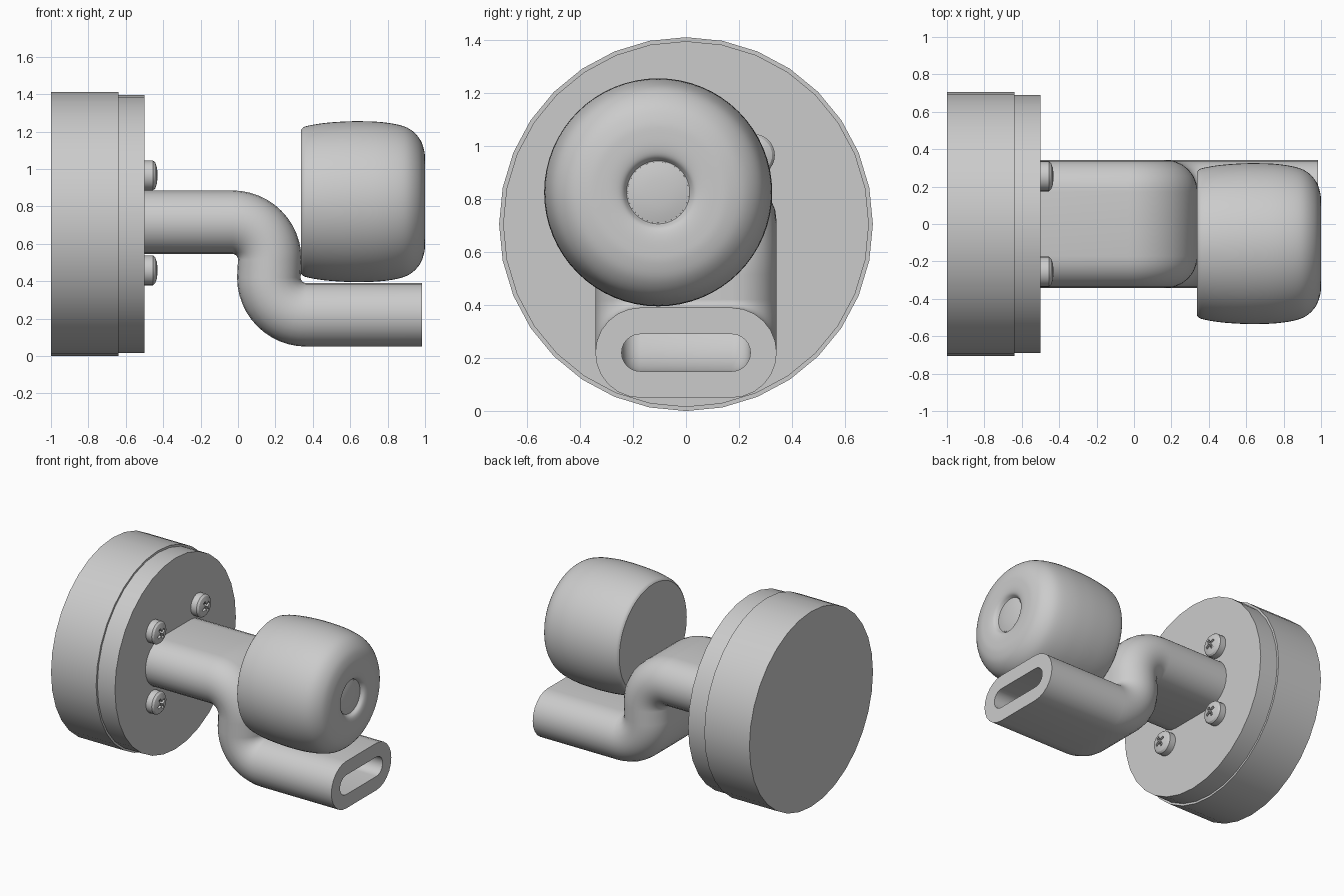
import bpy, bmesh, math
from mathutils import Vector

if "Cube" in bpy.data.objects:
    bpy.data.objects.remove(bpy.data.objects["Cube"])


def finish(bm, name, angle=30):
    bmesh.ops.recalc_face_normals(bm, faces=bm.faces)
    me = bpy.data.meshes.new(name)
    bm.to_mesh(me)
    bm.free()
    ob = bpy.data.objects.new(name, me)
    bpy.context.collection.objects.link(ob)
    bpy.ops.object.select_all(action='DESELECT')
    ob.select_set(True)
    bpy.context.view_layer.objects.active = ob
    bpy.ops.object.shade_smooth_by_angle(angle=math.radians(angle))
    return ob


def lathe(name, profile, loc, seg, angle=30):
    """Revolve (x, radius) points around the x axis; both ends are capped."""
    bm = bmesh.new()
    rings = []
    for x, r in profile:
        rings.append([bm.verts.new((x, r * math.sin(2 * math.pi * i / seg),
                                    r * math.cos(2 * math.pi * i / seg))) for i in range(seg)])
    for a, b in zip(rings, rings[1:]):
        for i in range(seg):
            j = (i + 1) % seg
            bm.faces.new((a[i], a[j], b[j], b[i]))
    bm.faces.new(rings[0])
    bm.faces.new(rings[-1])
    ob = finish(bm, name, angle)
    ob.location = loc
    return ob


def smooth_line(pts, n=5):
    """Catmull-Rom samples through the points."""
    p = [Vector(q) for q in pts]
    p = [2 * p[0] - p[1]] + p + [2 * p[-1] - p[-2]]
    out = []
    for i in range(1, len(p) - 2):
        a, b, c, d = p[i - 1:i + 3]
        for k in range(n):
            t = k / n
            out.append(0.5 * (2 * b + (c - a) * t + (2 * a - 5 * b + 4 * c - d) * t ** 2
                              + (3 * b - a - 3 * c + d) * t ** 3))
    return out + [p[-2]]


def stadium(half_w, r, n=12):
    pts = []
    for side in (1, -1):
        for k in range(n + 1):
            a = -math.pi / 2 + math.pi * k / n
            pts.append((side * (half_w - r + r * math.cos(a)), side * r * math.sin(a)))
    return pts


# Wall disc and its slightly smaller front plate
lathe("base_disc", [(-1, 0.705), (-0.64, 0.705)], (0, 0, 0.705), 32)
lathe("base_plate", [(-0.64, 0.69), (-0.5, 0.69)], (0, 0, 0.705), 32)

# Hollow S-bend arm: path entries are (x, z, heading)
path = [(-0.5, 0.715, 0)]
for k in range(13):
    a = math.pi / 2 * k / 12
    path.append((-0.03 + 0.2 * math.sin(a), 0.515 + 0.2 * math.cos(a), -a))
for k in range(13):
    a = math.pi / 2 * (1 - k / 12)
    path.append((0.365 - 0.2 * math.sin(a), 0.42 - 0.2 * math.cos(a), -a))
path.append((0.985, 0.22, 0))
bm = bmesh.new()
walls = []
for section in (stadium(0.342, 0.17), stadium(0.243, 0.07)):
    walls.append([[bm.verts.new((x - v * math.sin(h), u, z + v * math.cos(h))) for u, v in section]
                  for x, z, h in path])


def bridge(a, b):
    for i in range(len(a)):
        j = (i + 1) % len(a)
        bm.faces.new((a[i], a[j], b[j], b[i]))


for wall in walls:
    for a, b in zip(wall, wall[1:]):
        bridge(a, b)
for end in (0, -1):
    bridge(walls[0][end], walls[1][end])
finish(bm, "arm_tube")

# Barrel-shaped knob with a dimple in its end
outer = smooth_line([(0.337, 0.385), (0.36, 0.402), (0.45, 0.419), (0.56, 0.428), (0.66, 0.43),
                     (0.77, 0.425), (0.87, 0.408), (0.93, 0.38), (0.975, 0.33), (0.996, 0.27),
                     (1.0, 0.22), (0.998, 0.17), (0.988, 0.137), (0.965, 0.119)], 4)
lathe("knob", [tuple(q) for q in outer], (0, -0.105, 0.825), 64, 40)
lathe("knob_button", [(0.955, 0.117), (0.966, 0.115), (0.972, 0.09), (0.977, 0.05), (0.978, 0.01)],
      (0, -0.105, 0.825), 32)

# Four cross-head screws
for row, z in (("upper", 0.965), ("lower", 0.458)):
    for side, y in (("left", -0.255), ("right", 0.255)):
        screw = lathe(f"screw_{row}_{side}", [(-0.5, 0.08), (-0.455, 0.08), (-0.443, 0.07),
                      (-0.434, 0.045), (-0.43, 0.015)], (0, y, z), 28, 25)
        for n in range(2):
            bpy.ops.mesh.primitive_cube_add(size=1, location=(-0.44, y, z),
                                            rotation=(0.5 + n * math.pi / 2, 0, 0))
            slot = bpy.context.object
            slot.name = "slot_cutter"
            slot.scale = (0.04, 0.08, 0.02)
            slot.hide_render = True
            mod = screw.modifiers.new("slot", 'BOOLEAN')
            mod.operation = 'DIFFERENCE'
            mod.solver = 'EXACT'
            mod.object = slot
            bpy.context.view_layer.objects.active = screw
            bpy.ops.object.modifier_apply(modifier=mod.name)
            bpy.data.objects.remove(slot)
